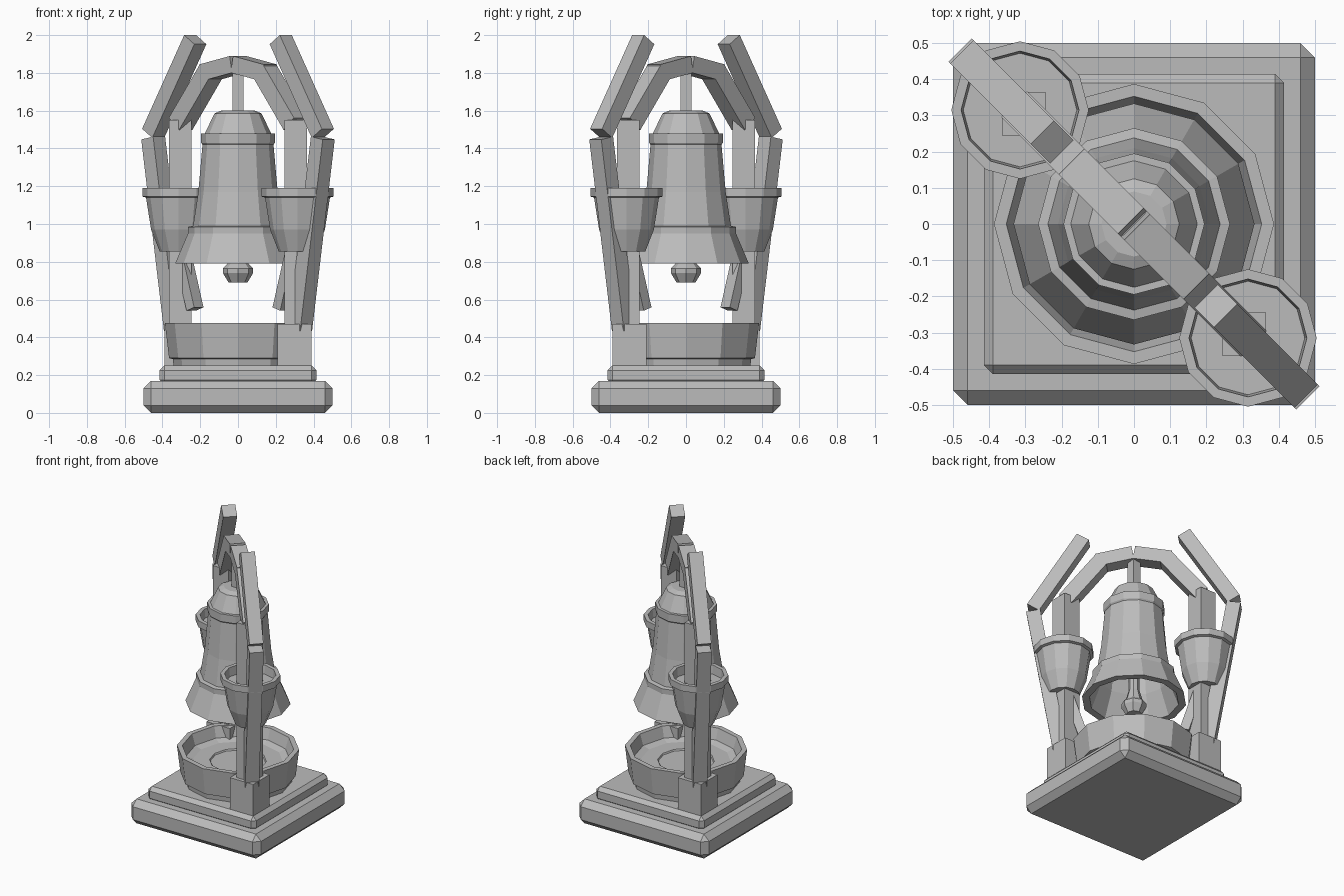
import bpy, bmesh, math
from mathutils import Vector, Matrix

cube = bpy.data.objects.get("Cube")
if cube:
    bpy.data.objects.remove(cube)

stone = bpy.data.materials.new("plain_grey")
stone.use_nodes = True
GREY = (0.5, 0.5, 0.5, 1)
stone.diffuse_color = GREY
stone.node_tree.nodes["Principled BSDF"].inputs["Base Color"].default_value = GREY

# Frame axes: the frame stands across the base diagonal
ALONG = Vector((1, -1, 0)).normalized()
ACROSS = Vector((1, 1, 0)).normalized()
UP = Vector((0, 0, 1))


def finish(name, bm):
    bmesh.ops.recalc_face_normals(bm, faces=bm.faces)
    mesh = bpy.data.meshes.new(name)
    bm.to_mesh(mesh)
    bm.free()
    mesh.materials.append(stone)
    obj = bpy.data.objects.new(name, mesh)
    bpy.context.collection.objects.link(obj)
    return obj


def box(name, centre, size, bevel=0):
    bm = bmesh.new()
    bmesh.ops.create_cube(bm, size=1)
    bmesh.ops.scale(bm, vec=size, verts=bm.verts)
    bmesh.ops.translate(bm, vec=centre, verts=bm.verts)
    if bevel:
        bmesh.ops.bevel(bm, geom=bm.edges[:], offset=bevel, segments=1,
                        affect='EDGES')
    return finish(name, bm)


def lathe(name, profile, sides=12, centre=(0, 0, 0)):
    """Spin a (radius, height) profile; points on the axis close it."""
    bm = bmesh.new()
    verts = [bm.verts.new((r, 0, z)) for r, z in profile]
    edges = [bm.edges.new(pair) for pair in zip(verts, verts[1:])]
    bmesh.ops.spin(bm, geom=verts + edges, cent=(0, 0, 0), axis=(0, 0, 1),
                   angle=math.tau, steps=sides, use_merge=True)
    bmesh.ops.remove_doubles(bm, verts=bm.verts, dist=0.0005)
    bmesh.ops.translate(bm, vec=centre, verts=bm.verts)
    return finish(name, bm)


def beam(name, start, end, width=0.09, depth=0.09, side=1):
    """Square timber between two (along, height) points of the frame."""
    a, b = (ALONG * (u * side) + UP * z for u, z in (start, end))
    axis = (b - a).normalized()
    normal = axis.cross(ACROSS)
    rot = Matrix((ACROSS, normal, axis)).transposed().to_4x4()
    bm = bmesh.new()
    bmesh.ops.create_cube(bm, size=1)
    bmesh.ops.scale(bm, vec=(width, depth, (b - a).length), verts=bm.verts)
    bmesh.ops.transform(bm, verts=bm.verts,
                        matrix=Matrix.Translation((a + b) / 2) @ rot)
    return finish(name, bm)


# Stepped plinth
box("base_slab", (0, 0, 0.085), (1, 1, 0.17), 0.04)
box("upper_slab", (0, 0, 0.2), (0.83, 0.83, 0.1), 0.025)

# Basin with a shallow dished floor
lathe("basin", [(0, 0.24), (0.34, 0.24), (0.345, 0.285), (0.365, 0.29),
                (0.387, 0.475), (0.353, 0.475), (0.33, 0.4), (0.285, 0.385),
                (0.18, 0.385), (0.175, 0.375), (0, 0.375)])

# Hollow bell, its hanger and clapper
lathe("bell", [(0, 1.6), (0.09, 1.6), (0.125, 1.585), (0.175, 1.48),
               (0.195, 1.48), (0.195, 1.43), (0.188, 1.42), (0.21, 1.17),
               (0.238, 0.99), (0.265, 0.985), (0.265, 0.95), (0.333, 0.79),
               (0.285, 0.79), (0.22, 0.96), (0.16, 1.4), (0, 1.46)])
box("bell_hanger", (0, 0, 1.7), (0.06, 0.06, 0.26))
lathe("clapper", [(0, 1.45), (0.025, 1.45), (0.035, 0.86), (0.055, 0.79),
                  (0.08, 0.765), (0.08, 0.74), (0.05, 0.69), (0, 0.69)], 8)

# Matching frame halves on opposite corners
for side, label in ((1, "front"), (-1, "back")):
    spot = (0.305 * side, -0.305 * side)
    box(label + "_footing", (0.3 * side, -0.3 * side, 0.355), (0.18, 0.18, 0.23))
    box(label + "_post", (*spot, 1.0), (0.12, 0.12, 1.1))
    lathe(label + "_cup", [(0, 0.855), (0.1, 0.855), (0.145, 0.97),
                           (0.172, 1.14), (0.19, 1.145), (0.19, 1.19),
                           (0.163, 1.19), (0.157, 1.13), (0, 1.13)],
          centre=(0.315 * side, -0.315 * side, 0))
    beam(label + "_outer_beam", (0.465, 0.44), (0.635, 1.455), side=side)
    beam(label + "_horn_beam", (0.635, 1.48), (0.32, 1.976), side=side)
    beam(label + "_inner_brace", (0.322, 0.55), (0.43, 0.89), 0.07, 0.06, side)
    beam(label + "_arch_brace", (0.43, 1.53), (0.2, 1.81), 0.1, 0.1, side)
    beam(label + "_arch_crown", (0.235, 1.8), (0.004, 1.845), 0.1, 0.09, side)
